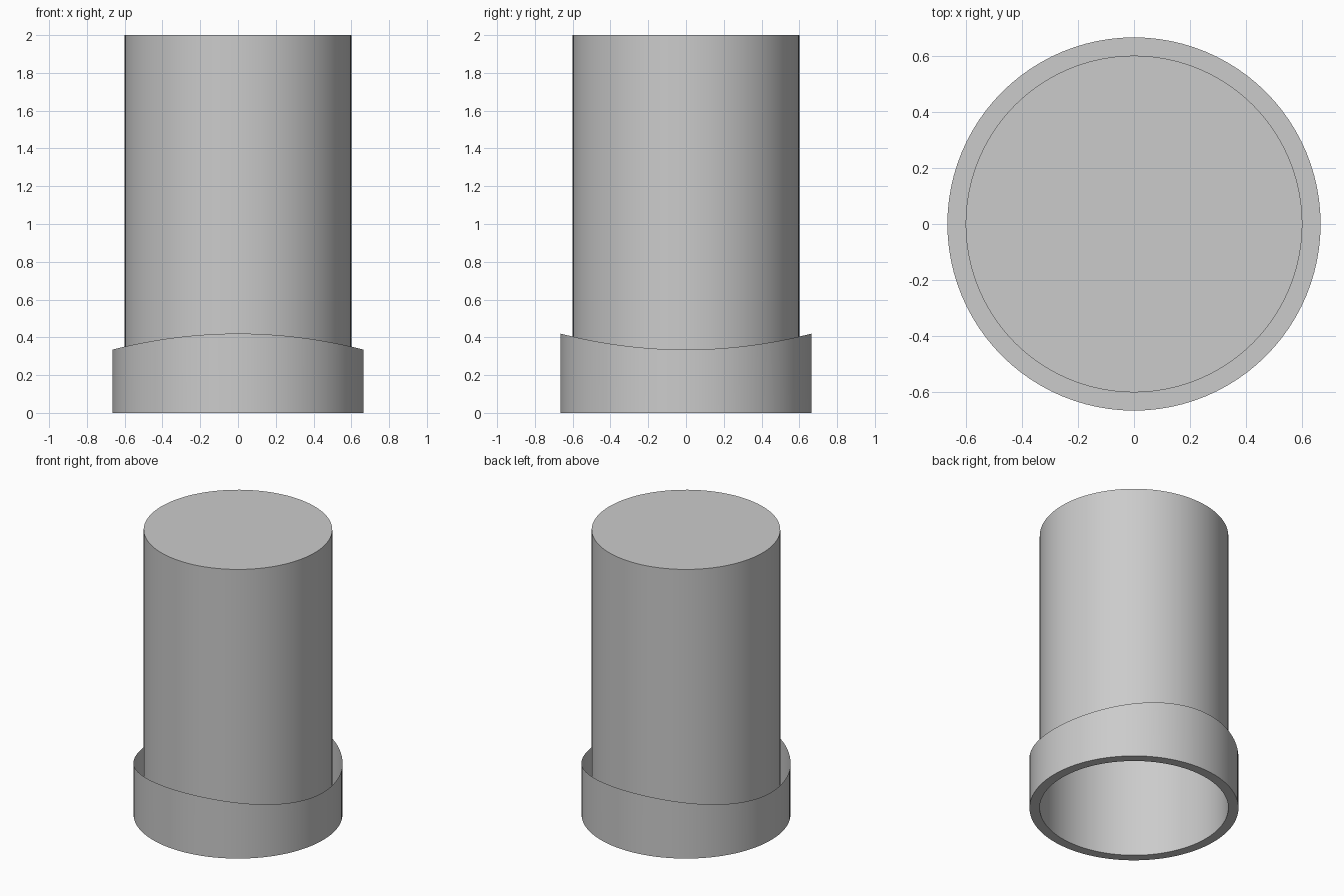
import bpy
import bmesh
from math import cos, sin, pi

SEGMENTS = 96
TUBE_R, COLLAR_R, HEIGHT = 0.6, 0.665, 2.0
RIM_LOW, RIM_HIGH = 0.335, 0.42

cube = bpy.data.objects.get("Cube")
if cube:
    bpy.data.objects.remove(cube)

grey = bpy.data.materials.new("plain grey")
grey.use_nodes = True
colour = (0.6, 0.6, 0.6, 1)
grey.diffuse_color = colour
grey.node_tree.nodes["Principled BSDF"].inputs["Base Color"].default_value = colour


def ring(bm, radius, height):
    """Circle of vertices; height is a function of the angle."""
    angles = [2 * pi * i / SEGMENTS for i in range(SEGMENTS)]
    return [bm.verts.new((radius * cos(a), radius * sin(a), height(a))) for a in angles]


def bridge(bm, lower, upper):
    for i in range(SEGMENTS):
        j = (i + 1) % SEGMENTS
        bm.faces.new((lower[i], lower[j], upper[j], upper[i]))


def finish(bm, name):
    mesh = bpy.data.meshes.new(name)
    bm.to_mesh(mesh)
    bm.free()
    mesh.materials.append(grey)
    obj = bpy.data.objects.new(name, mesh)
    bpy.context.collection.objects.link(obj)
    bpy.ops.object.select_all(action='DESELECT')
    obj.select_set(True)
    bpy.context.view_layer.objects.active = obj
    bpy.ops.object.shade_smooth_by_angle()


# Tall tube, closed on top and open underneath
bm = bmesh.new()
bottom = ring(bm, TUBE_R, lambda a: 0)
top = ring(bm, TUBE_R, lambda a: HEIGHT)
bridge(bm, bottom, top)
bm.faces.new(top)
finish(bm, "tube")

# Thin collar with a saddle-shaped rim, joined to the tube by a flat floor
bm = bmesh.new()
inner = ring(bm, TUBE_R, lambda a: 0)
outer = ring(bm, COLLAR_R, lambda a: 0)
rim = ring(bm, COLLAR_R, lambda a: RIM_LOW + (RIM_HIGH - RIM_LOW) * sin(a) ** 2)
bridge(bm, inner, outer)
bridge(bm, outer, rim)
finish(bm, "collar")
